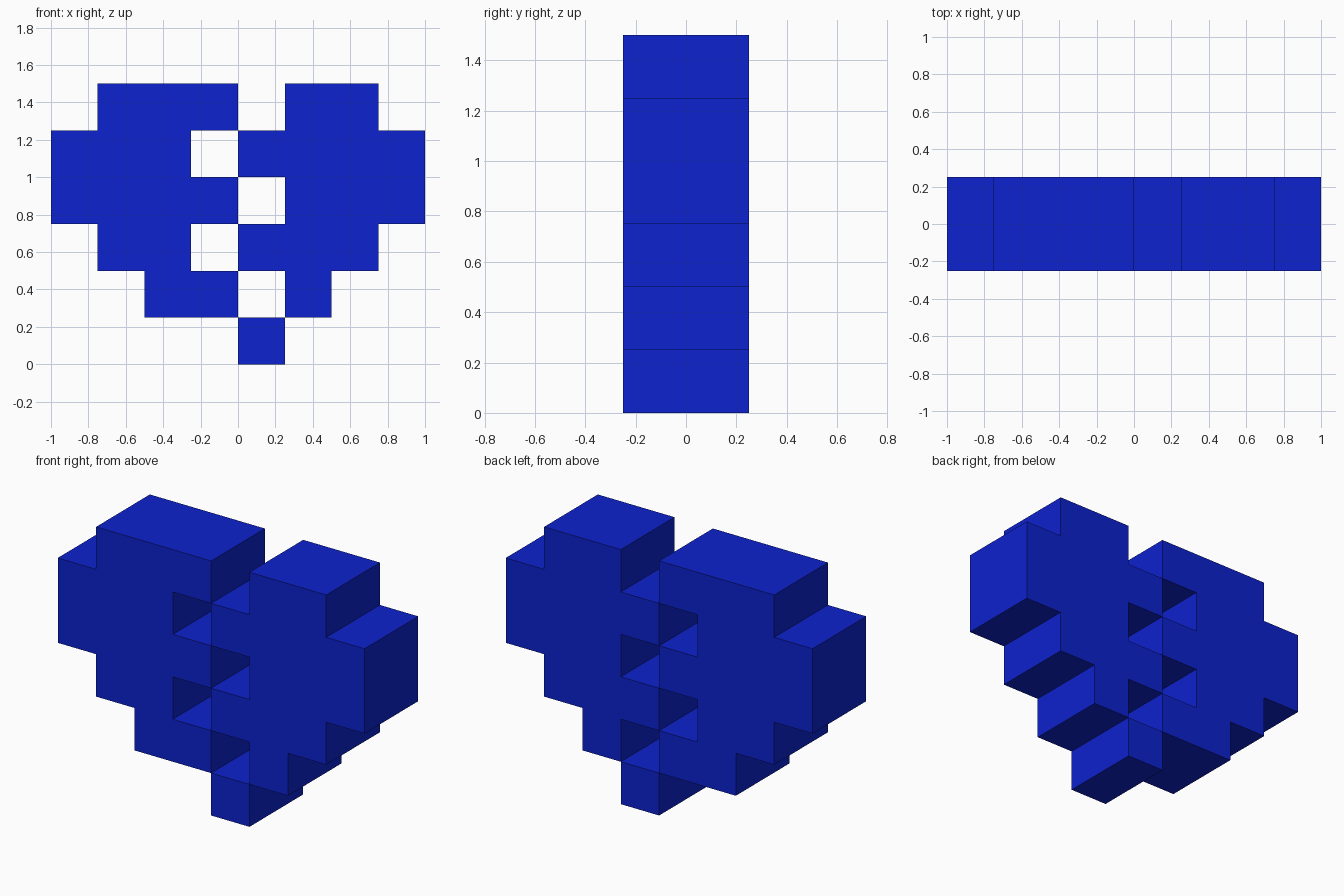
import bpy, bmesh

if "Cube" in bpy.data.objects:
    bpy.data.objects.remove(bpy.data.objects["Cube"])

CELL = 0.25    # size of one pixel block
HALF = 0.25    # half of the heart's thickness

blue = bpy.data.materials.new("royal_blue")
blue.diffuse_color = (0.004, 0.016, 0.62, 1.0)
blue.use_nodes = True
blue.node_tree.nodes["Principled BSDF"].inputs["Base Color"].default_value = blue.diffuse_color


def slab(name, outline):
    """Extrude a stepped outline (in block units, x and z) through the thickness."""
    bm = bmesh.new()
    front = bm.faces.new([bm.verts.new((x * CELL, -HALF, z * CELL)) for x, z in outline])
    ext = bmesh.ops.extrude_face_region(bm, geom=[front], use_keep_orig=True)
    moved = [v for v in ext["geom"] if isinstance(v, bmesh.types.BMVert)]
    bmesh.ops.translate(bm, verts=moved, vec=(0, 2 * HALF, 0))
    bmesh.ops.recalc_face_normals(bm, faces=bm.faces)
    mesh = bpy.data.meshes.new(name)
    bm.to_mesh(mesh)
    bm.free()
    mesh.materials.append(blue)
    obj = bpy.data.objects.new(name, mesh)
    bpy.context.collection.objects.link(obj)
    return obj


# Left half: stepped outer edge, then the toothed crack going up
slab("heart_left_half", [
    (0, 6), (-3, 6), (-3, 5), (-4, 5), (-4, 3), (-3, 3), (-3, 2), (-2, 2), (-2, 1),
    (0, 1), (0, 2), (-1, 2), (-1, 3), (0, 3), (0, 4), (-1, 4), (-1, 5), (0, 5)])

# Right half: stepped outer edge, then the toothed crack going down
slab("heart_right_half", [
    (1, 1), (2, 1), (2, 2), (3, 2), (3, 3), (4, 3), (4, 5), (3, 5), (3, 6),
    (1, 6), (1, 5), (0, 5), (0, 4), (1, 4), (1, 3), (0, 3), (0, 2), (1, 2)])

# Single block at the bottom point
slab("heart_tip", [(0, 0), (1, 0), (1, 1), (0, 1)])
